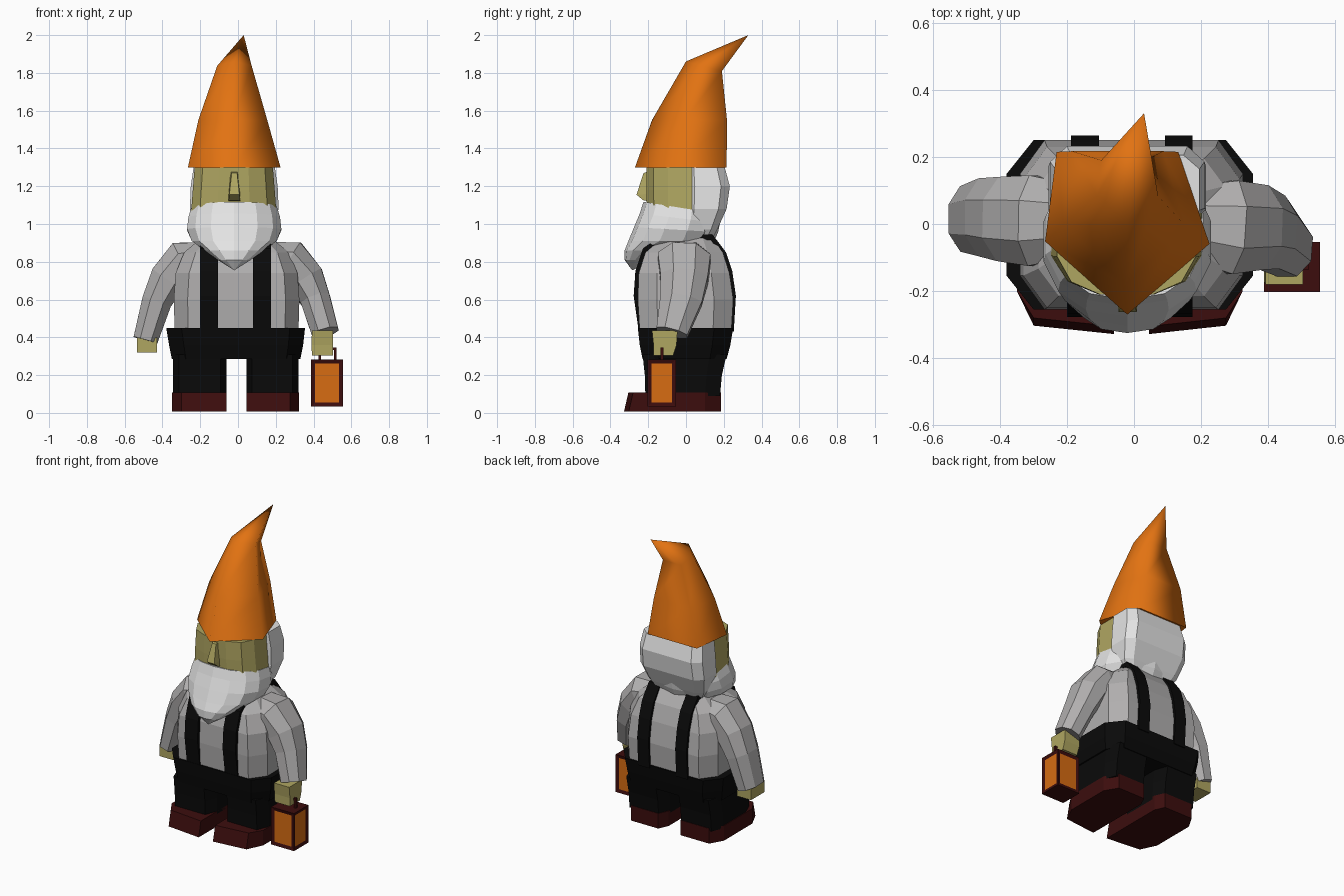
import bpy, bmesh, math
from mathutils import Vector

if "Cube" in bpy.data.objects:
    bpy.data.objects.remove(bpy.data.objects["Cube"])

def material(name, rgb):
    m = bpy.data.materials.new(name)
    m.diffuse_color = (*rgb, 1)
    m.use_nodes = True
    m.node_tree.nodes["Principled BSDF"].inputs["Base Color"].default_value = m.diffuse_color
    return m

ORANGE = material("hat_orange", (0.76, 0.17, 0.006))
GLOW = material("lantern_orange", (0.68, 0.15, 0.006))
SKIN = material("skin", (0.43, 0.38, 0.12))
WHITE = material("hair_white", (0.77, 0.77, 0.77))
GREY = material("shirt_grey", (0.44, 0.43, 0.43))
BLACK = material("cloth_black", (0.003, 0.003, 0.003))
MAROON = material("leather_maroon", (0.045, 0.004, 0.004))

# unit cross-sections
OCT = [(1, -.6), (1, .6), (.78, 1), (-.78, 1), (-1, .6), (-1, -.6), (-.78, -1), (.78, -1)]

def round_section(n, power=2.5):
    pts = []
    for i in range(n):
        a = 2 * math.pi * (i + .5) / n
        c, s = math.cos(a), math.sin(a)
        pts.append((math.copysign(abs(c) ** (2 / power), c),
                    math.copysign(abs(s) ** (2 / power), s)))
    return pts

def ring(section, z, x0, x1, y0, y1, slope=0):
    """Section stretched to an x/y range, optionally tilted along y."""
    cx, cy, w, d = (x0 + x1) / 2, (y0 + y1) / 2, (x1 - x0) / 2, (y1 - y0) / 2
    return [Vector((cx + w * u, cy + d * v, z + slope * d * v)) for u, v in section]

def finish(name, bm, *mats):
    bmesh.ops.recalc_face_normals(bm, faces=bm.faces)
    me = bpy.data.meshes.new(name)
    bm.to_mesh(me)
    bm.free()
    for m in mats:
        me.materials.append(m)
    ob = bpy.data.objects.new(name, me)
    bpy.context.collection.objects.link(ob)
    return ob

def loft(name, rings, mat, tip=None):
    bm = bmesh.new()
    rows = [[bm.verts.new(p) for p in r] for r in rings]
    n = len(rows[0])
    for a, b in zip(rows, rows[1:]):
        for i in range(n):
            j = (i + 1) % n
            bm.faces.new((a[i], a[j], b[j], b[i]))
    bm.faces.new(rows[0])
    if tip:
        t = bm.verts.new(tip)
        for i in range(n):
            bm.faces.new((rows[-1][i], rows[-1][(i + 1) % n], t))
    else:
        bm.faces.new(rows[-1])
    return finish(name, bm, mat)

def stack(name, section, rows, mat, tip=None):
    return loft(name, [ring(section, *r) for r in rows], mat, tip)

BOX = [(1, -1), (1, 1), (-1, 1), (-1, -1)]

def box(name, x0, x1, y0, y1, z0, z1, mat):
    return stack(name, BOX, [(z0, x0, x1, y0, y1), (z1, x0, x1, y0, y1)], mat)

# five-sided pointed hat, bending backwards
PENTA = [(0, -1), (1, -.13), (.62, 1), (-.86, 1), (-1, -.1)]
hat = stack("hat", PENTA, [(1.3, -.265, .225, -.27, .215),
                           (1.55, -.21, .155, -.18, .217),
                           (1.835, -.11, .072, 0, .19, -.27)], ORANGE, (.03, .33, 2))
for p in hat.data.polygons:
    p.use_smooth = len(p.vertices) < 5

# head, nose, back hair and beard
R12 = round_section(12, 2.7)
stack("head", R12, [(1.05, -.255, .21, -.21, .16), (1.18, -.245, .20, -.215, .16),
                    (1.3, -.235, .19, -.215, .16)], SKIN)
loft("nose", [[Vector(p) for p in r] for r in (
    [(-.05, -.19, 1.12), (.012, -.19, 1.12), (.012, -.225, 1.125), (-.05, -.225, 1.125)],
    [(-.05, -.19, 1.16), (.012, -.19, 1.16), (.008, -.262, 1.155), (-.046, -.262, 1.155)],
    [(-.04, -.19, 1.28), (.002, -.19, 1.28), (-.005, -.225, 1.27), (-.033, -.225, 1.27)])], SKIN)
stack("back_hair", OCT, [(.9, -.18, .14, -.03, .13), (.97, -.225, .185, .0, .165),
                         (1.08, -.255, .215, .0, .215), (1.2, -.25, .21, .0, .232),
                         (1.3, -.235, .195, .0, .205)], WHITE)
stack("beard", round_section(14, 2.3),
      [(1.085, -.25, .21, -.225, .18, -.16), (1.03, -.268, .228, -.245, .18, -.12),
       (.97, -.275, .235, -.275, .17, -.06), (.91, -.25, .21, -.305, .15),
       (.86, -.18, .14, -.325, -.06), (.81, -.11, .07, -.325, -.17)], WHITE, (-.02, -.285, .755))

# shirt body
stack("shirt", OCT, [(.43, -.335, .32, -.245, .24), (.6, -.34, .325, -.255, .25),
                     (.74, -.33, .315, -.25, .23), (.85, -.285, .27, -.215, .195),
                     (.93, -.19, .17, -.12, .14)], GREY)

# suspenders over both shoulders
PATH = [(-.25, .43), (-.277, .62), (-.268, .75), (-.228, .87), (-.12, .945),
        (.14, .945), (.212, .85), (.245, .75), (.264, .62), (.253, .43)]
for side, x0 in (("left", -.2), ("right", .08)):
    rows = []
    for i, (y, z) in enumerate(PATH):
        a, b = PATH[max(i - 1, 0)], PATH[min(i + 1, len(PATH) - 1)]
        d = Vector((b[0] - a[0], b[1] - a[1])).normalized() * .03
        back = .012 * (i > 4)
        x, x2 = x0 + back, x0 + .095
        rows.append([Vector((x, y, z)), Vector((x2, y, z)),
                     Vector((x2, y + d.y, z - d.x)), Vector((x, y + d.y, z - d.x))])
    loft("suspender_" + side, rows, BLACK)

# trousers: hips, two legs, boots
stack("trousers_hips", OCT, [(.285, -.35, .33, -.23, .215), (.36, -.365, .345, -.245, .235),
                             (.45, -.38, .355, -.255, .25)], BLACK)
for side, x0, x1, s in (("left", -.345, -.06, -1), ("right", .045, .32, 1)):
    stack("leg_" + side, OCT, [(.09, x0, x1, -.215, .18), (.2, x0, x1, -.218, .19),
                               (.31, x0, x1, -.23, .215)], BLACK)
    inner, outer = (x1, x0) if s < 0 else (x0, x1)

    def sole(z, toe, g):
        o = outer + s * g
        return [Vector(p + (z,)) for p in (
            (inner, toe), (o - s * .05, toe + .025), (o, -.2), (o, .1),
            (o - s * .05, .185), (inner + s * .03, .185), (inner, .12))]
    loft("boot_" + side, [sole(.008, -.328, .004), sole(.108, -.305, .004)], MAROON)

# sleeves swept from shoulder to wrist
def sleeve(name, path):
    pts = [Vector(p[:3]) for p in path]
    rows = []
    for i, (p, row) in enumerate(zip(pts, path)):
        t = (pts[min(i + 1, len(pts) - 1)] - pts[max(i - 1, 0)]).normalized()
        v = Vector((0, 1, 0))
        v = (v - t * t.dot(v)).normalized()
        u = v.cross(t)
        rows.append([p + u * a * row[3] + v * b * row[4] for a, b in round_section(8, 2.2)])
    loft(name, rows, GREY)

sleeve("sleeve_left", [(-.15, .01, .83, .08, .11), (-.29, .01, .80, .122, .145),
                       (-.37, .015, .71, .105, .135), (-.43, .02, .59, .085, .125),
                       (-.49, .015, .385, .07, .105)])
sleeve("sleeve_right", [(.13, .01, .83, .08, .11), (.28, -.01, .80, .122, .15),
                        (.36, -.01, .71, .105, .135), (.41, -.025, .6, .085, .12),
                        (.462, -.075, .425, .077, .09)])

# hands
box("hand_left", -.535, -.43, -.06, .08, .32, .40, SKIN)
stack("hand_right", BOX, [(.305, .392, .503, -.172, -.068), (.36, .388, .503, -.172, -.05),
                          (.435, .392, .503, -.18, -.045)], SKIN)

# lantern: frame with inset glowing panes on its four sides
bm = bmesh.new()
lo, hi = ([bm.verts.new((x, y, z)) for x, y in
           ((.387, -.203), (.555, -.203), (.555, -.053), (.387, -.053))] for z in (.033, .283))
bm.faces.new(lo)
bm.faces.new(hi)
sides = [bm.faces.new((lo[i], lo[(i + 1) % 4], hi[(i + 1) % 4], hi[i])) for i in range(4)]
bmesh.ops.recalc_face_normals(bm, faces=bm.faces)
bmesh.ops.inset_individual(bm, faces=sides, thickness=.03, depth=-.006)
for f in sides:
    f.material_index = 1
finish("lantern", bm, MAROON, GLOW)

# lantern handle
for name, x in (("left", .425), ("right", .507)):
    box("handle_post_" + name, x, x + .014, -.136, -.12, .28, .345, MAROON)
box("handle_bar", .425, .521, -.136, -.12, .333, .347, MAROON)
